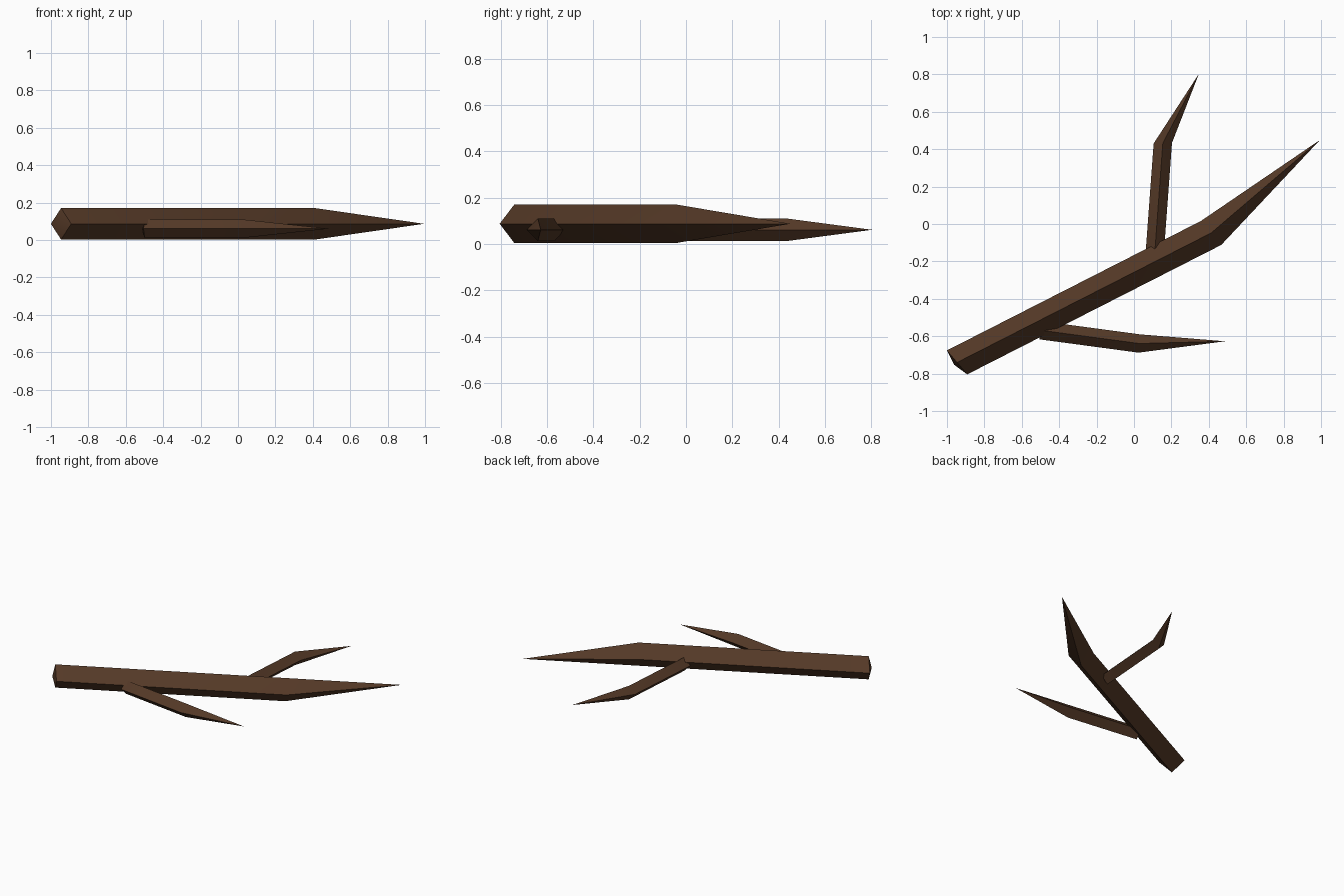
import bpy, bmesh, math
from mathutils import Vector

if "Cube" in bpy.data.objects:
    bpy.data.objects.remove(bpy.data.objects["Cube"])

bark = bpy.data.materials.new("dark_brown_bark")
bark.diffuse_color = (0.090, 0.041, 0.020, 1)
bark.use_nodes = True
bark.node_tree.nodes["Principled BSDF"].inputs["Base Color"].default_value = bark.diffuse_color


def limb(name, base, bend, tip, side, radius, bulge):
    """Diamond-section limb: blunt base point, straight run, bend, sharp tip."""
    base, bend, tip = Vector(base), Vector(bend), Vector(tip)
    side = Vector(side).normalized() * radius
    up = Vector((0, 0, radius))
    offsets = (side, up, -side, -up)
    along = side.cross(up).normalized()
    if along.dot(bend - base) < 0:
        along = -along
    bm = bmesh.new()
    rings = [[bm.verts.new(c + o) for o in offsets] for c in (base, bend)]
    butt = bm.verts.new(base - along * bulge)
    point = bm.verts.new(tip)
    for i in range(4):
        j = (i + 1) % 4
        bm.faces.new((rings[0][i], rings[0][j], rings[1][j], rings[1][i]))
        bm.faces.new((rings[1][i], rings[1][j], point))
        bm.faces.new((rings[0][j], rings[0][i], butt))
    bmesh.ops.recalc_face_normals(bm, faces=bm.faces)
    mesh = bpy.data.meshes.new(name)
    bm.to_mesh(mesh)
    bm.free()
    mesh.materials.append(bark)
    obj = bpy.data.objects.new(name, mesh)
    bpy.context.collection.objects.link(obj)
    # soft shading across the bend, crisp ridges
    bpy.ops.object.select_all(action='DESELECT')
    obj.select_set(True)
    bpy.context.view_layer.objects.active = obj
    bpy.ops.object.shade_smooth_by_angle(angle=math.radians(35))
    return obj


# Main stick
limb("main_stick", (-0.946, -0.740, 0.087), (0.412, -0.048, 0.087),
     (0.995, 0.450, 0.087), (0.107, -0.126, 0), 0.084, 0.02)

# Side twigs
limb("back_twig", (0.112, -0.140, 0.061), (0.154, 0.432, 0.061),
     (0.347, 0.803, 0.061), (1, 0.03, 0), 0.049, 0.012)
limb("front_twig", (-0.500, -0.568, 0.061), (0.029, -0.639, 0.061),
     (0.487, -0.627, 0.061), (0.10, 1, 0), 0.049, 0.012)
